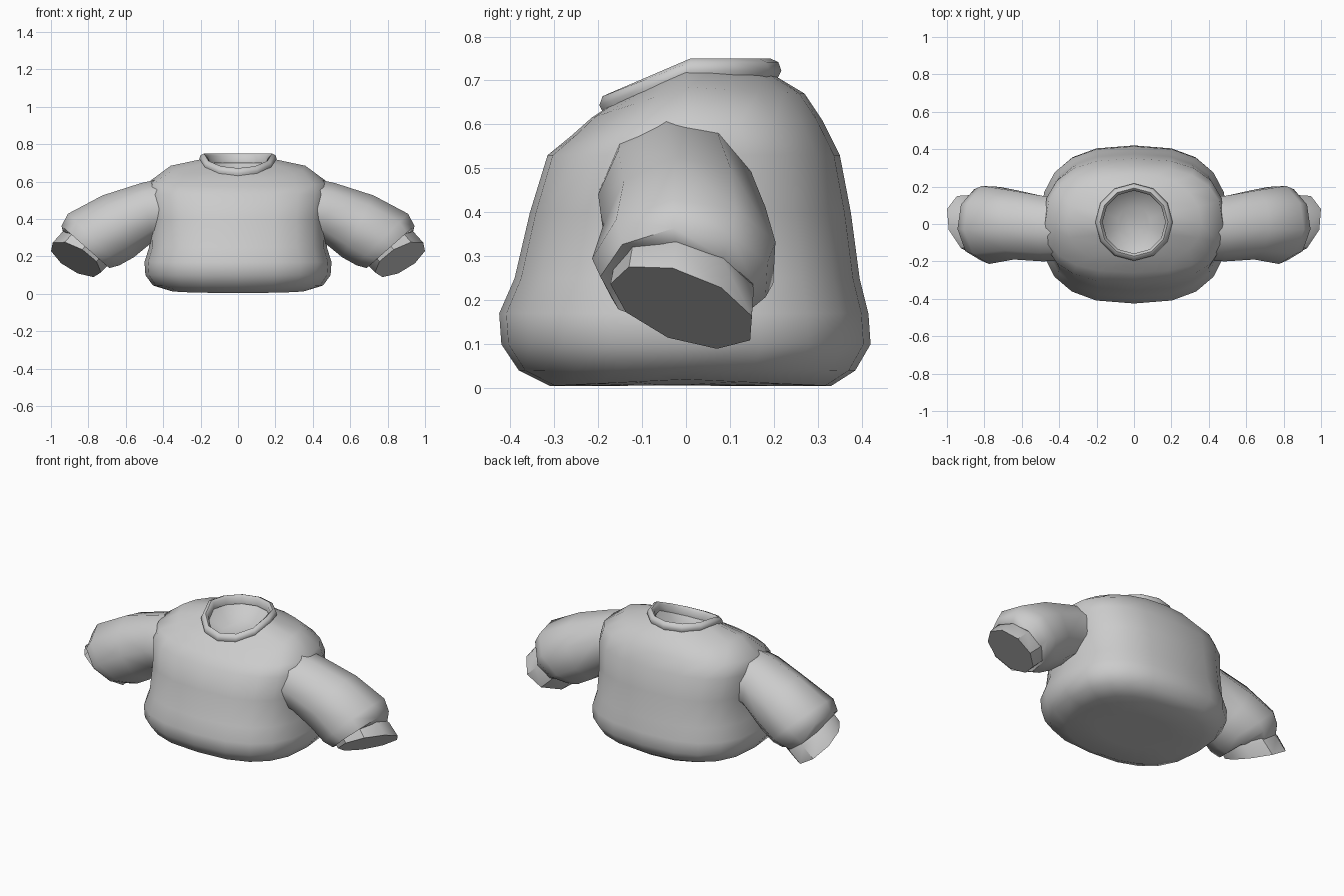
import bpy, bmesh, math
from mathutils import Vector

if "Cube" in bpy.data.objects:
    bpy.data.objects.remove(bpy.data.objects["Cube"])

grey = bpy.data.materials.new("light_grey_fabric")
grey.diffuse_color = (0.6, 0.6, 0.6, 1)
grey.use_nodes = True
grey.node_tree.nodes["Principled BSDF"].inputs["Base Color"].default_value = grey.diffuse_color


def loft(name, rings, cap_start=True, cap_end=True, closed=False, angle=50):
    """Skin a list of vertex rings into one smooth object."""
    bm = bmesh.new()
    vs = [[bm.verts.new(p) for p in r] for r in rings]
    n = len(rings[0])
    pairs = list(zip(vs, vs[1:])) + ([(vs[-1], vs[0])] if closed else [])
    for a, b in pairs:
        for i in range(n):
            j = (i + 1) % n
            bm.faces.new((a[i], a[j], b[j], b[i]))
    if cap_start:
        bm.faces.new(vs[0][::-1])
    if cap_end:
        bm.faces.new(vs[-1])
    bmesh.ops.recalc_face_normals(bm, faces=bm.faces)
    me = bpy.data.meshes.new(name)
    bm.to_mesh(me)
    bm.free()
    me.materials.append(grey)
    ob = bpy.data.objects.new(name, me)
    bpy.context.collection.objects.link(ob)
    bpy.ops.object.select_all(action='DESELECT')
    ob.select_set(True)
    bpy.context.view_layer.objects.active = ob
    bpy.ops.object.shade_smooth_by_angle(angle=math.radians(angle))
    return ob


def body_ring(hx, yf, yb, zf, zs, zb, power, n=20):
    """Squared oval with its own front, side and back heights."""
    pts = []
    for i in range(n):
        t = 2 * math.pi * i / n
        c, s = math.cos(t), math.sin(t)
        c = math.copysign(abs(c) ** (2 / power), c)
        s = math.copysign(abs(s) ** (2 / power), s)
        y = s * yb if s > 0 else -s * yf
        z = zs + (zb - zs) * s if s > 0 else zs + (zf - zs) * -s
        pts.append((hx * c, y, z))
    return pts


# Body: hem, waist, chest, shoulders, neck hole and the hollow inside it
body = [
    (.20, -.16, .17, .005, .008, .005, 2.3),
    (.37, -.31, .33, .005, .02, .005, 2.5),
    (.455, -.38, .385, .04, .045, .04, 2.6),
    (.495, -.42, .42, .10, .10, .10, 2.6),
    (.50, -.425, .415, .17, .17, .17, 2.6),
    (.475, -.39, .395, .25, .25, .25, 2.6),
    (.47, -.355, .375, .40, .40, .40, 2.6),
    (.485, -.315, .35, .53, .53, .53, 2.6),
    (.475, -.26, .31, .575, .60, .61, 2.5),
    (.36, -.215, .27, .615, .685, .67, 2.2),
    (.195, -.185, .20, .635, .72, .712, 2),
    (.165, -.165, .18, .625, .69, .69, 2),
    (.09, -.09, .10, .605, .625, .63, 2),
]
loft("sweater_body", [body_ring(*r) for r in body])

# Collar: rolled band, level at the back and dropping to the front
profile = [(.168, -.05), (.168, -.012), (.182, 0), (.2, -.008), (.207, -.028), (.196, -.05)]
collar = []
for k in range(12):
    t = 2 * math.pi * (k + .0) / 12
    ring = []
    for r, dz in profile:
        y = r * math.sin(t)
        drop = .078 * max(0, -math.sin(t))
        ring.append((r * math.cos(t), y + .01, .75 - drop + dz))
    collar.append(ring)
loft("collar", collar, False, False, closed=True, angle=60)


def sleeve_ring(c, p, q, side, n=9):
    """Oval around c spanned by half axes p and q."""
    c, p, q = Vector(c), Vector(p), Vector(q)
    pts = []
    for i in range(n):
        t = math.radians(-8) + 2 * math.pi * i / n
        v = c + p * math.cos(t) + q * math.sin(t)
        pts.append((v.x * side, v.y, v.z))
    return pts


# Sleeves: from inside the shoulder to the gathered end
sleeve = [
    ((.40, -.02, .45), (.02, 0, .165), (0, .175, 0)),
    ((.485, -.02, .435), (.03, 0, .16), (0, .18, 0)),
    ((.64, 0, .36), (.085, 0, .168), (0, .19, 0)),
    ((.77, 0, .29), (.14, 0, .14), (0, .214, 0)),
    ((.815, 0, .25), (.13, 0, .115), (0, .195, 0)),
    ((.82, 0, .24), (.115, 0, .085), (.02, .16, -.03)),
]
# Cuffs: short slanted bands with flat ends
cuff = [
    ((.79, 0, .26), (.12, 0, .08), (.03, .158, -.04)),
    ((.815, 0, .24), (.13, 0, .085), (.03, .162, -.045)),
    ((.868, -.007, .185), (.13, 0, .082), (.04, .165, -.049)),
]
for side, label in ((1, "right"), (-1, "left")):
    loft(label + "_sleeve", [sleeve_ring(*r, side) for r in sleeve])
    loft(label + "_cuff", [sleeve_ring(*r, side) for r in cuff], angle=40)
